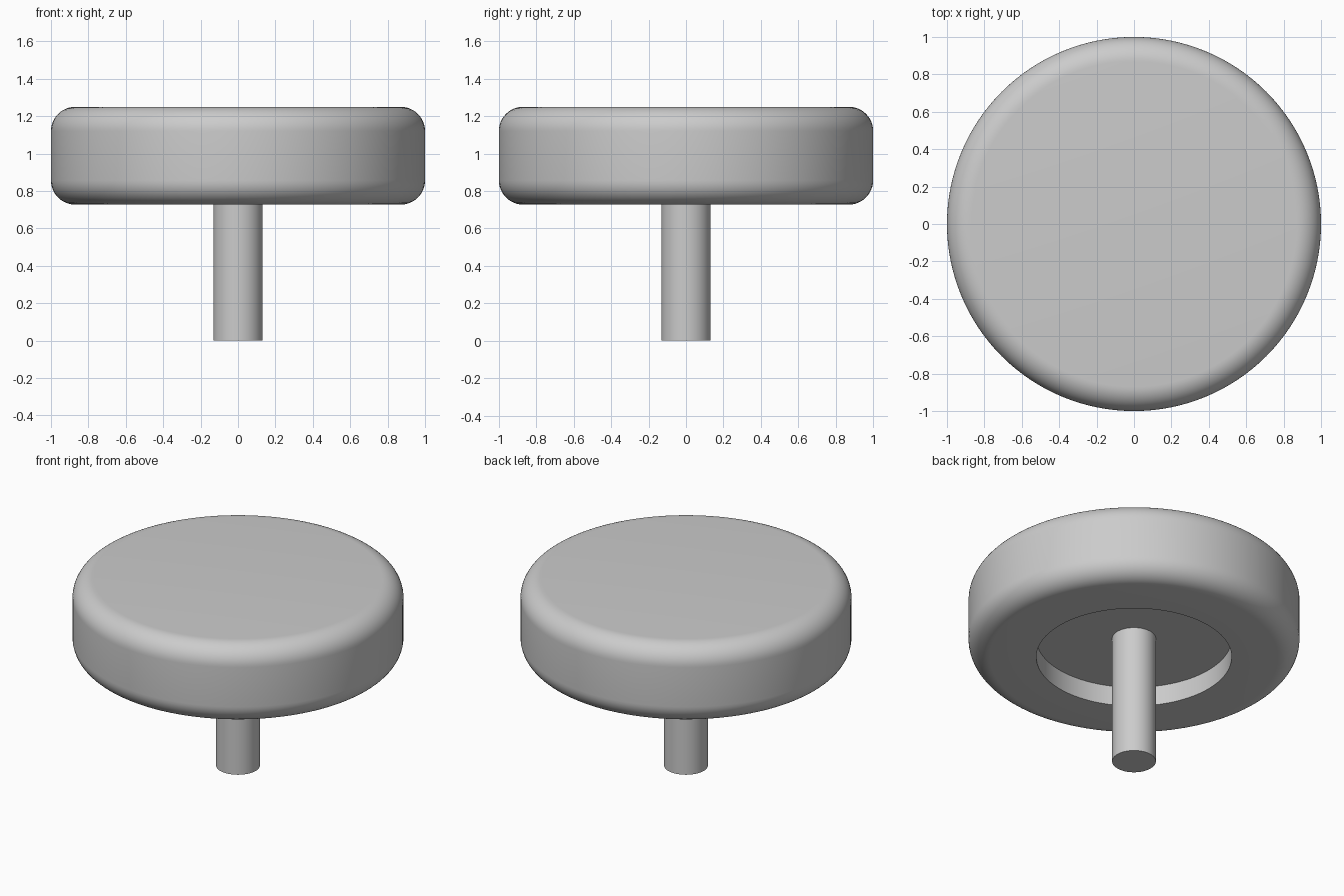
import bpy
import bmesh
import math
from mathutils import Vector

cube = bpy.data.objects.get("Cube")
if cube:
    bpy.data.objects.remove(cube, do_unlink=True)

# Single plain grey material
grey = bpy.data.materials.new("light_grey")
grey.use_nodes = True
colour = (0.6, 0.6, 0.6, 1.0)
grey.diffuse_color = colour
grey.node_tree.nodes["Principled BSDF"].inputs["Base Color"].default_value = colour

SEGMENTS = 128


def fillet(cx, cz, radius, start, steps=12):
    """Quarter-circle of profile points, counter-clockwise from start degrees."""
    angles = [math.radians(start + 90 * i / steps) for i in range(steps + 1)]
    return [(cx + radius * math.cos(a), cz + radius * math.sin(a)) for a in angles]


def lathe(name, profile):
    """Revolve an (r, z) profile, listed bottom to top, about the z axis."""
    bm = bmesh.new()
    verts = [bm.verts.new((r, 0, z)) for r, z in profile]
    edges = [bm.edges.new(pair) for pair in zip(verts, verts[1:])]
    bmesh.ops.spin(bm, geom=verts + edges, cent=Vector(), axis=(0, 0, 1),
                   angle=math.tau, steps=SEGMENTS, use_duplicate=False)
    bmesh.ops.remove_doubles(bm, verts=bm.verts, dist=0.0001)
    bmesh.ops.recalc_face_normals(bm, faces=bm.faces)
    mesh = bpy.data.meshes.new(name)
    bm.to_mesh(mesh)
    bm.free()
    mesh.materials.append(grey)
    obj = bpy.data.objects.new(name, mesh)
    bpy.context.collection.objects.link(obj)
    bpy.ops.object.select_all(action="DESELECT")
    obj.select_set(True)
    bpy.context.view_layer.objects.active = obj
    bpy.ops.object.shade_smooth_by_angle(angle=math.radians(30))
    return obj


# Round head with filleted rims and a shallow recess underneath
bottom, top, rim, recess, ceiling = 0.727, 1.25, 0.13, 0.59, 0.857
head_profile = [(0, ceiling), (recess, ceiling), (recess, bottom)]
head_profile += fillet(1 - rim, bottom + rim, rim, -90)
head_profile += fillet(1 - rim, top - rim, rim, 0)
head_profile.append((0, top))
lathe("round_head", head_profile)

# Straight stem, ending at the recess ceiling
stem_radius = 0.132
lathe("stem", [(0, 0), (stem_radius, 0), (stem_radius, ceiling + 0.02), (0, ceiling + 0.02)])
